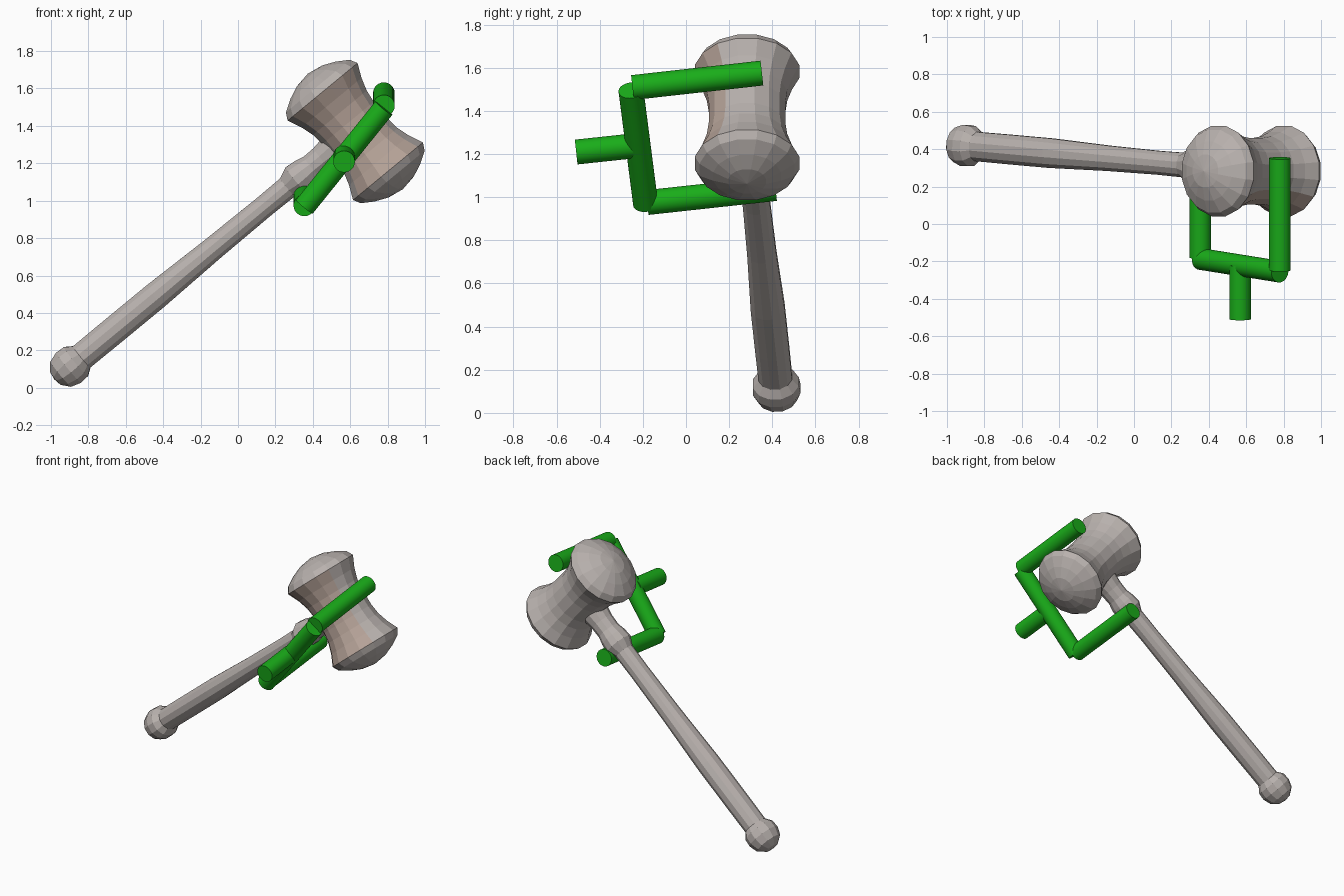
import bpy, bmesh, math
from mathutils import Vector

if "Cube" in bpy.data.objects:
    bpy.data.objects.remove(bpy.data.objects["Cube"])


def material(name, color):
    m = bpy.data.materials.new(name)
    m.diffuse_color = (*color, 1)
    m.use_nodes = True
    m.node_tree.nodes["Principled BSDF"].inputs["Base Color"].default_value = m.diffuse_color
    return m


def lathe(name, origin, axis, profile, sides, side_scale=1.0):
    """Revolve (distance, radius) points around an axis; radius 0 makes a pole."""
    origin, axis = Vector(origin), Vector(axis).normalized()
    v = axis.cross(Vector((0, 1, 0))).normalized()
    u = v.cross(axis)                      # u lies along y as far as possible
    bm = bmesh.new()
    rings = []
    for d, r in profile:
        c = origin + axis * d
        if r == 0:
            rings.append([bm.verts.new(c)] * sides)
            continue
        rings.append([bm.verts.new(c + u * (r * side_scale * math.cos(a)) + v * (r * math.sin(a)))
                      for a in (2 * math.pi * (i + 0.5) / sides for i in range(sides))])
    for a, b in zip(rings, rings[1:]):
        for i in range(sides):
            j = (i + 1) % sides
            loop = list(dict.fromkeys((a[i], a[j], b[j], b[i])))
            bm.faces.new(loop)
    bmesh.ops.recalc_face_normals(bm, faces=bm.faces)
    mesh = bpy.data.meshes.new(name)
    bm.to_mesh(mesh)
    bm.free()
    obj = bpy.data.objects.new(name, mesh)
    bpy.context.collection.objects.link(obj)
    return obj


def rod(name, a, b, radius, mat):
    a, b = Vector(a), Vector(b)
    length = (b - a).length
    obj = lathe(name, a, b - a, [(0, 0), (0, radius), (length, radius), (length, 0)], 32)
    obj.data.materials.append(mat)
    bpy.ops.object.select_all(action='DESELECT')
    obj.select_set(True)
    bpy.context.view_layer.objects.active = obj
    bpy.ops.object.shade_smooth_by_angle(angle=math.radians(40))
    return obj


green = material("green", (0.01, 0.42, 0.01))
grey = material("stone_grey", (0.48, 0.44, 0.42))
tint = material("worn_brown", (0.46, 0.36, 0.31))

# Handle: end knob, tapering grip, collar and neck
knob = Vector((-0.905, 0.42, 0.108))
centre = Vector((0.627, 0.283, 1.37))
handle = lathe("handle", knob, centre - knob, [
    (-0.10, 0), (-0.092, 0.045), (-0.055, 0.09), (0, 0.108), (0.05, 0.104), (0.09, 0.076),
    (0.30, 0.077), (0.60, 0.077), (1.00, 0.066), (1.35, 0.062), (1.52, 0.064),
    (1.58, 0.092), (1.64, 0.086), (1.69, 0.074), (1.76, 0.076), (1.88, 0.095), (1.9, 0)], 12, 1.06)
handle.data.materials.append(grey)

# Mallet head: waisted body with domed ends, mirrored profile
half = [(0.06, 0.181), (0.13, 0.19), (0.20, 0.212), (0.275, 0.247),
        (0.315, 0.225), (0.355, 0.16), (0.385, 0.09), (0.40, 0)]
profile = [(-d, r) for d, r in reversed(half)] + half
head = lathe("mallet_head", centre, (-0.636, 0, 0.772), profile, 16)
head.data.materials.append(grey)
head.data.materials.append(tint)
# Slightly brown worn patch on the front of the waist
for f in head.data.polygons:
    if f.normal.y < -0.5 and abs((f.center - centre).dot(Vector((-0.636, 0, 0.772)))) < 0.24:
        f.material_index = 1

# Green fork: cross bar, two prongs and a stub
R = 0.058
low, high = (0.355, -0.187, 0.968), (0.78, -0.255, 1.495)
rod("fork_cross_bar", low, high, R, green)
rod("fork_lower_prong", (0.355, -0.18, 0.975), (0.355, 0.415, 1.04), R, green)
rod("fork_upper_prong", (0.78, -0.248, 1.508), (0.78, 0.352, 1.575), R, green)
rod("fork_stub", (0.567, -0.509, 1.209), (0.567, -0.22, 1.24), R, green)
